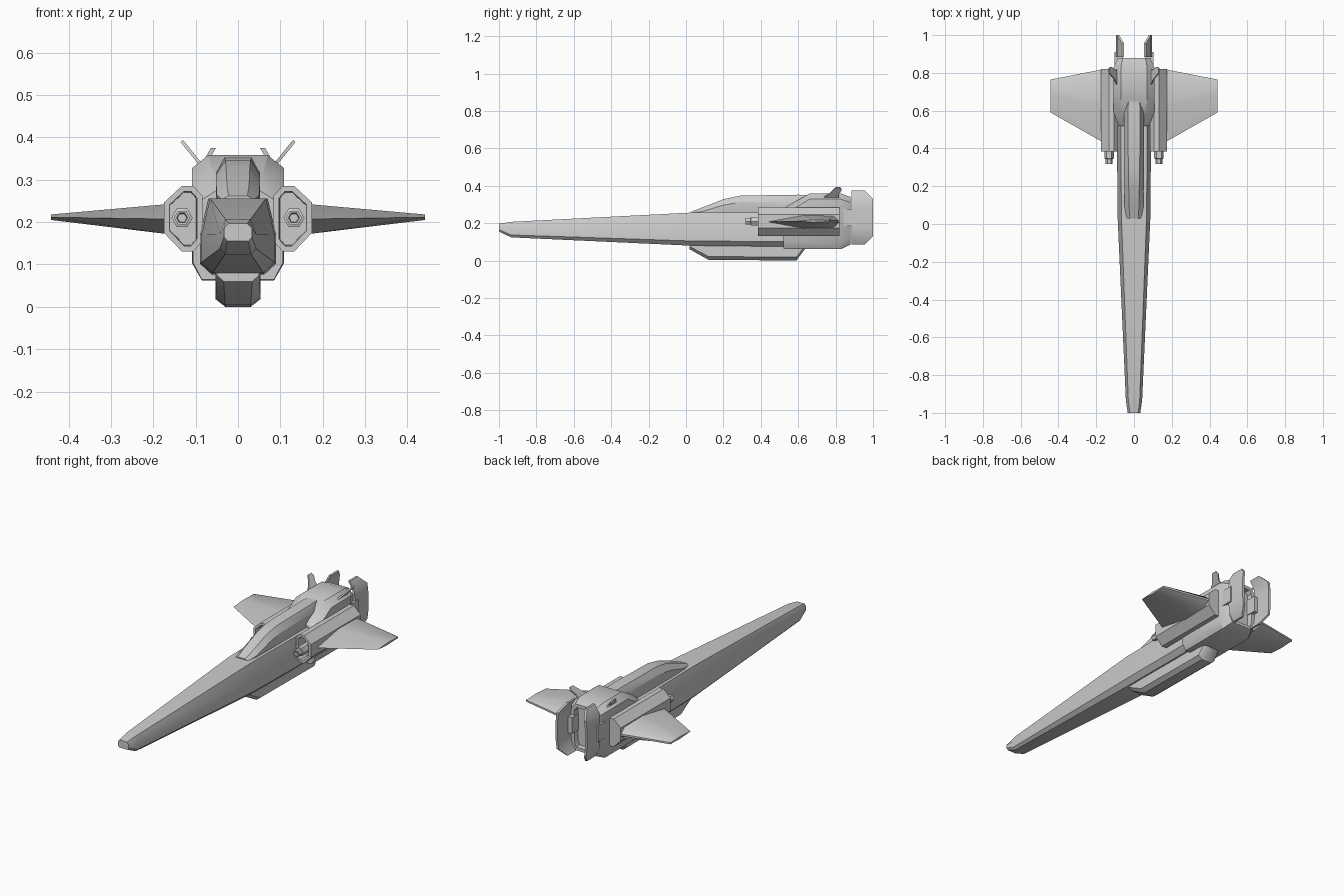
import bpy, bmesh, math


def loft(name, sections, mirror=False, recess=None, angle=30):
    """Skin equal-length point rings; recess = (cap index, rim, depth)."""
    bm = bmesh.new()
    rings = [[bm.verts.new(p) for p in s] for s in sections]
    n = len(rings[0])
    for a, b in zip(rings, rings[1:]):
        for i in range(n):
            j = (i + 1) % n
            bm.faces.new((a[i], a[j], b[j], b[i]))
    caps = [bm.faces.new(rings[0]), bm.faces.new(rings[-1])]
    bmesh.ops.recalc_face_normals(bm, faces=bm.faces[:])
    if recess:
        end, rim, depth = recess
        bmesh.ops.inset_region(bm, faces=[caps[end]], thickness=rim)
        bmesh.ops.inset_region(bm, faces=[caps[end]], thickness=0.002, depth=-depth)
    me = bpy.data.meshes.new(name)
    bm.to_mesh(me)
    bm.free()
    me.shade_smooth()
    me.set_sharp_from_angle(angle=math.radians(angle))
    ob = bpy.data.objects.new(name, me)
    bpy.context.collection.objects.link(ob)
    if mirror:
        ob.modifiers.new("Mirror", 'MIRROR')
    return ob


def ring(y, half):
    """Symmetric cross-section at y from its right-hand (x, z) points, top to bottom."""
    return [(x, y, z) for x, z in half] + [(-x, y, z) for x, z in reversed(half)]


def hull(y, w, top, bottom, wt, wb, ct, cb):
    """Eight-sided section: half width, z limits, flat half widths and chamfer heights."""
    return ring(y, [(wt, top), (w, top - ct), (w, bottom + cb), (wb, bottom)])


# Long tapering nose and forward fuselage
loft("nose_fuselage", [
    hull(-1.0, .033, .197, .155, .022, .025, .012, .010),
    hull(-.935, .043, .207, .124, .030, .031, .035, .013),
    hull(.02, .086, .256, .080, .066, .060, .085, .025),
    hull(.40, .09, .256, .076, .070, .062, .085, .026),
    hull(.60, .09, .256, .076, .070, .062, .085, .026)])

# Raised canopy and spine
loft("canopy", [
    hull(.03, .038, .262, .235, .022, .03, .008, .005),
    hull(.09, .050, .285, .235, .026, .05, .022, .005),
    hull(.20, .052, .328, .235, .028, .05, .032, .005),
    hull(.29, .052, .347, .235, .030, .05, .035, .005),
    hull(.60, .052, .352, .235, .032, .05, .035, .005),
    hull(.68, .040, .350, .235, .028, .04, .035, .005)])

# Belly keel pod
loft("belly_pod", [
    hull(.02, .050, .10, .060, .050, .034, .005, .015),
    hull(.12, .053, .10, .004, .053, .030, .005, .018),
    hull(.59, .053, .10, .000, .053, .030, .005, .018),
    hull(.635, .050, .10, .060, .050, .034, .005, .015)])

# Rear engine block
loft("engine_block", [
    hull(.52, .106, .275, .064, .050, .085, .035, .04),
    hull(.54, .108, .290, .062, .052, .085, .035, .04),
    hull(.66, .108, .358, .062, .070, .085, .030, .04),
    hull(.83, .108, .358, .062, .070, .085, .030, .04),
    hull(.88, .085, .340, .085, .060, .065, .030, .04)],
    recess=(1, .02, .03))

# Side pods with recessed intakes
pod = [(.175, .175), (.175, .246), (.133, .285), (.105, .285),
       (.084, .262), (.084, .155), (.105, .131), (.133, .131)]
loft("side_pod", [[(x, y, z) for x, z in pod] for y in (.385, .82)],
     mirror=True, recess=(0, .014, .06))


# Hexagonal guns in the intakes
def hexagon(y, r):
    return [(.132 + r * math.cos(math.radians(60 * i)), y,
             .210 + r * math.sin(math.radians(60 * i))) for i in range(6)]


loft("gun_barrel", [hexagon(.45, .025), hexagon(.347, .025), hexagon(.345, .019),
                    hexagon(.318, .019)], mirror=True, recess=(1, .006, .02))


# Tapered wings
def wing_section(x, front, back, top, bottom):
    mid, c = (top + bottom) / 2, back - front
    return [(x, front, mid), (x, front + .5 * c, top), (x, front + .92 * c, top - .003),
            (x, back, mid + .005), (x, back, mid - .005),
            (x, front + .92 * c, bottom + .003), (x, front + .5 * c, bottom)]


loft("wing", [wing_section(.16, .43, .82, .243, .171),
              wing_section(.441, .59, .765, .218, .205)], mirror=True)

# Bent vertical tail plates
plate = [(.085, .955, .052), (.13, 1.0, .078), (.175, 1.0, .083),
         (.285, 1.0, .083), (.33, 1.0, .078), (.375, .955, .052)]
loft("tail_plate", [[(x, .885, z), (x + .012, .885, z), (x + .012, y, z), (x, y, z)]
                    for z, y, x in plate], mirror=True)

# Brackets joining tail plates to the engine block
loft("tail_bracket", [[(.06, y, .185), (.102, y, .185), (.102, y, .275), (.06, y, .275)]
                      for y in (.80, .91)], mirror=True)

# Small canted fins
fin = [(.72, 0), (.765, .035), (.80, .083), (.825, .083), (.832, .065), (.815, .03), (.82, 0)]
loft("canted_fin", [[(.083 + .60 * h + dx, y, .330 + .74 * h - .8 * dx) for y, h in fin]
                    for dx in (-.003, .003)], mirror=True)
